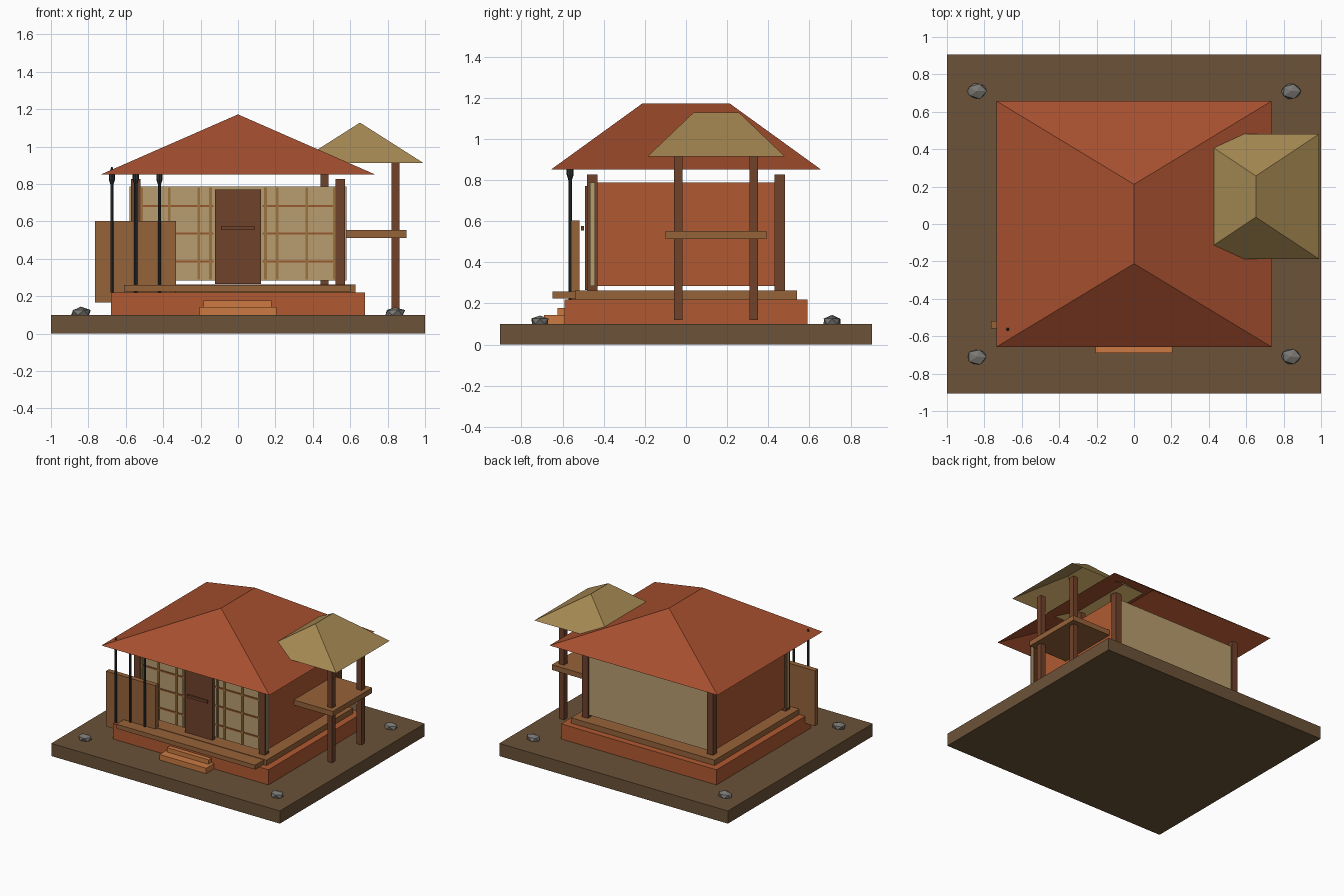
import bpy, bmesh, math, random
from mathutils import Vector

if "Cube" in bpy.data.objects:
    bpy.data.objects.remove(bpy.data.objects["Cube"])

random.seed(4)
mats = {}


def mat(name, hexcol):
    rgb = [int(hexcol[i:i + 2], 16) / 255 for i in (0, 2, 4)]
    m = bpy.data.materials.new(name)
    m.diffuse_color = [((c + 0.055) / 1.055) ** 2.4 for c in rgb] + [1]
    m.use_nodes = True
    m.node_tree.nodes["Principled BSDF"].inputs["Base Color"].default_value = m.diffuse_color
    mats[name] = m


for n, h in (("earth", "6B5238"), ("clay", "B05A32"), ("roof_tile", "A54F2F"),
             ("plaster", "B89E70"), ("dark_wood", "70422A"), ("wood", "96633A"),
             ("step_brick", "CB7A42"), ("thatch", "A58852"), ("iron", "2E3234"),
             ("stone", "7A7873"), ("lattice", "9A7440"), ("red_wood", "98582E")):
    mat(n, h)


def finish(name, bm, material):
    bmesh.ops.recalc_face_normals(bm, faces=bm.faces)
    me = bpy.data.meshes.new(name)
    bm.to_mesh(me)
    bm.free()
    me.materials.append(mats[material])
    ob = bpy.data.objects.new(name, me)
    bpy.context.collection.objects.link(ob)
    return ob


def box(name, x0, x1, y0, y1, z0, z1, material):
    bm = bmesh.new()
    bmesh.ops.create_cube(bm, size=1)
    for v in bm.verts:
        v.co = Vector((x1 if v.co.x > 0 else x0,
                       y1 if v.co.y > 0 else y0,
                       z1 if v.co.z > 0 else z0))
    return finish(name, bm, material)


def post(name, x, y, z0, z1, w):
    return box(name, x - w / 2, x + w / 2, y - w / 2, y + w / 2, z0, z1, "dark_wood")


def hip_roof(name, cx, cy, hx, hy, ridge, z0, z1, material):
    # open-bottomed hip roof with its ridge along y
    bm = bmesh.new()
    a, b, c, d = [bm.verts.new((cx + sx * hx, cy + sy * hy, z0))
                  for sx, sy in ((-1, -1), (1, -1), (1, 1), (-1, 1))]
    r0, r1 = [bm.verts.new((cx, cy + s * ridge, z1)) for s in (-1, 1)]
    for f in ((a, b, r0), (b, c, r1, r0), (c, d, r1), (d, a, r0, r1)):
        bm.faces.new(f)
    return finish(name, bm, material)


# Ground, foundation, steps and decks
box("ground_slab", -1, 1, -0.905, 0.905, 0, 0.1, "earth")
box("foundation", -0.68, 0.68, -0.59, 0.59, 0.1, 0.22, "clay")
box("lower_step", -0.205, 0.205, -0.69, -0.57, 0.1, 0.143, "step_brick")
box("upper_step", -0.185, 0.18, -0.625, -0.57, 0.143, 0.178, "step_brick")
box("main_floor", -0.628, 0.628, -0.54, 0.54, 0.22, 0.263, "wood")
box("veranda_deck", -0.61, 0.604, -0.65, -0.5, 0.224, 0.259, "wood")

# Corner posts and walls
for sx in (-1, 1):
    for sy in (-1, 1):
        post("corner_post", sx * 0.547, sy * 0.456, 0.26, 0.827, 0.05)
    box("side_wall", sx * 0.547 - 0.012, sx * 0.547 + 0.012, -0.44, 0.44, 0.285, 0.787, "clay")
box("back_wall", -0.54, 0.54, 0.444, 0.468, 0.285, 0.787, "plaster")
box("front_wall", -0.58, 0.58, -0.466, -0.442, 0.285, 0.787, "plaster")

# Front lattice
for s in (-1, 1):
    for x in (0.147, 0.21, 0.367, 0.515):
        box("lattice_upright", s * x - 0.007, s * x + 0.007, -0.474, -0.464, 0.29, 0.782, "lattice")
    for z in (0.385, 0.535, 0.682):
        x0, x1 = sorted((s * 0.13, s * 0.525))
        box("lattice_rail", x0, x1, -0.472, -0.464, z - 0.006, z + 0.006, "red_wood")

# Door and handle
box("door", -0.122, 0.122, -0.49, -0.464, 0.265, 0.77, "dark_wood")
box("door_handle", -0.09, 0.087, -0.51, -0.496, 0.555, 0.576, "dark_wood")

# Main roof
hip_roof("main_roof", 0, 0, 0.735, 0.657, 0.212, 0.85, 1.172, "roof_tile")

# Side balcony with its own roof
hip_roof("balcony_roof", 0.652, 0.147, 0.338, 0.335, 0.11, 0.913, 1.128, "thatch")
box("balcony_floor", 0.405, 0.9, -0.1, 0.392, 0.512, 0.553, "wood")
for x in (0.463, 0.843):
    for y in (-0.037, 0.329):
        post("balcony_post", x, y, 0.12, 0.915, 0.042)

# Standing board and three spears
box("standing_board", -0.765, -0.332, -0.558, -0.518, 0.165, 0.602, "wood")
for x in (-0.674, -0.547, -0.42):
    bm = bmesh.new()
    # radius/height profile, joined ring by ring
    prof = [(0.009, 0.22), (0.009, 0.80), (0.017, 0.825), (0.017, 0.85), (0.003, 0.892)]
    rings = [[bm.verts.new((x + r * math.cos(k * math.pi / 4), -0.563 + r * math.sin(k * math.pi / 4), z))
              for k in range(8)] for r, z in prof]
    for lo, hi in zip(rings, rings[1:]):
        for k in range(8):
            bm.faces.new((lo[k], lo[(k + 1) % 8], hi[(k + 1) % 8], hi[k]))
    bm.faces.new(rings[0])
    bm.faces.new(rings[-1])
    finish("spear", bm, "iron")

# Corner rocks
for sx in (-1, 1):
    for sy in (-1, 1):
        bm = bmesh.new()
        bmesh.ops.create_icosphere(bm, subdivisions=1, radius=1)
        for v in bm.verts:
            k = random.uniform(0.92, 1.1)
            v.co = Vector((sx * 0.84 + v.co.x * 0.056 * k,
                           sy * 0.71 + v.co.y * 0.045 * k,
                           0.112 + v.co.z * 0.03 * k))
        finish("corner_rock", bm, "stone")
